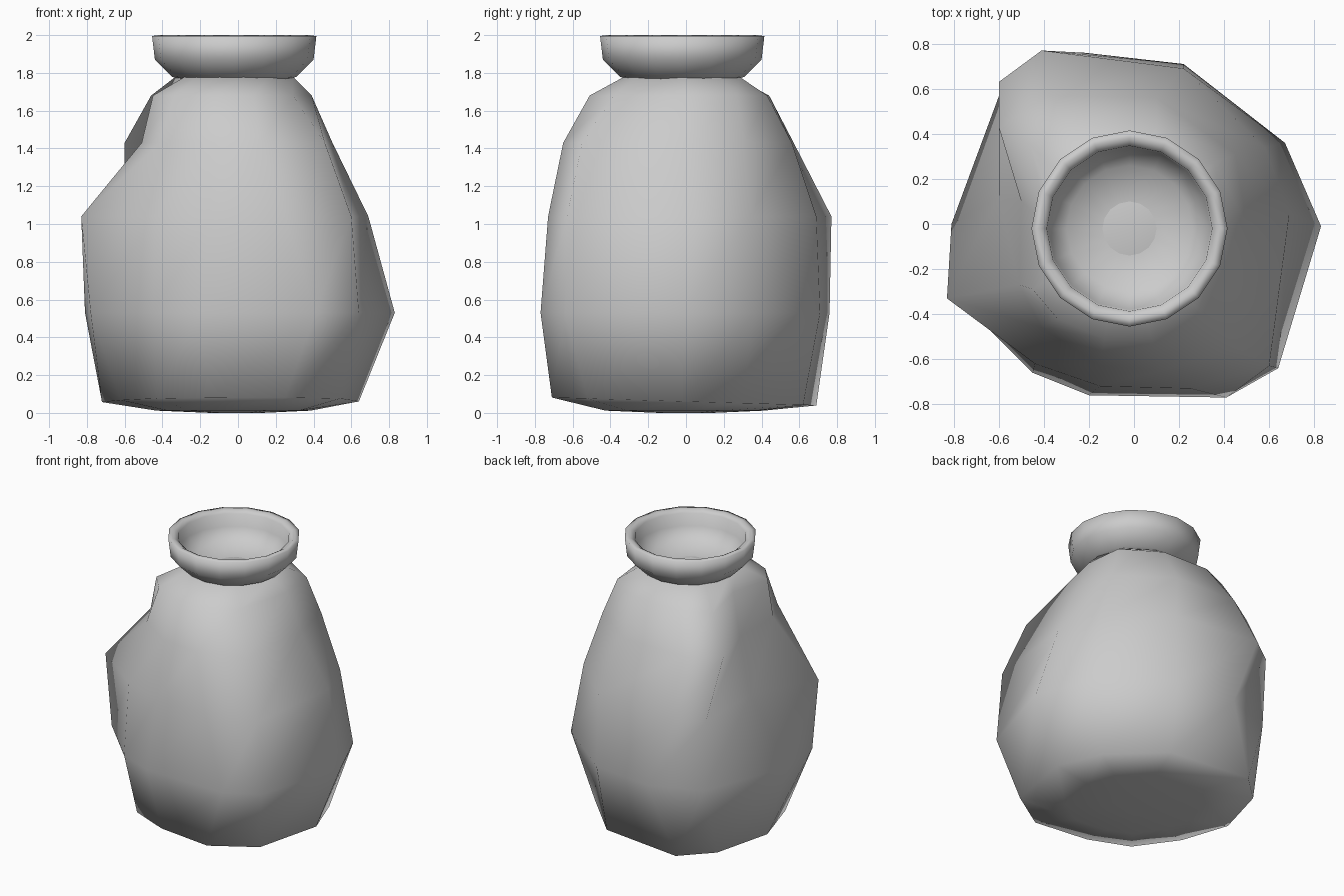
import bpy, bmesh, math

if "Cube" in bpy.data.objects:
    bpy.data.objects.remove(bpy.data.objects["Cube"])

def loft(name, rings, angle):
    """Skin a stack of closed rings that share one point count, capping both ends."""
    bm = bmesh.new()
    loops = [[bm.verts.new(p) for p in ring] for ring in rings]
    n = len(loops[0])
    for a, b in zip(loops, loops[1:]):
        for i in range(n):
            j = (i + 1) % n
            bm.faces.new((a[i], a[j], b[j], b[i]))
    bm.faces.new(loops[0][::-1])
    bm.faces.new(loops[-1])
    bmesh.ops.recalc_face_normals(bm, faces=bm.faces)
    me = bpy.data.meshes.new(name)
    bm.to_mesh(me)
    bm.free()
    ob = bpy.data.objects.new(name, me)
    bpy.context.collection.objects.link(ob)
    bpy.context.view_layer.objects.active = ob
    ob.select_set(True)
    bpy.ops.object.shade_smooth_by_angle(angle=math.radians(angle))
    ob.select_set(False)
    return ob

# Sack body: lumpy eleven-sided cross-sections, counter-clockwise from +x
sections = [
    (0.06, [(.64, -.02), (.52, .30), (.20, .62), (-.40, .69), (-.60, .50), (-.72, .10),
            (-.62, -.25), (-.43, -.54), (-.15, -.66), (.25, -.71), (.54, -.52)]),
    (0.53, [(.83, -.01), (.67, .36), (.22, .71), (-.22, .76), (-.58, .62), (-.81, .00),
            (-.78, -.33), (-.45, -.66), (-.20, -.76), (.41, -.77), (.64, -.64)]),
    (1.04, [(.69, .05), (.58, .34), (.22, .69), (-.41, .77), (-.60, .63), (-.60, .12),
            (-.83, -.33), (-.44, -.62), (-.15, -.72), (.25, -.73), (.60, -.63)]),
    (1.43, [(.50, .00), (.45, .31), (.10, .56), (-.38, .57), (-.60, .43), (-.50, .10),
            (-.51, -.27), (-.41, -.46), (-.15, -.63), (.12, -.65), (.46, -.55)]),
    (1.68, [(.39, .00), (.36, .27), (.10, .43), (-.25, .44), (-.46, .35), (-.38, .00),
            (-.45, -.29), (-.34, -.42), (-.13, -.51), (.08, -.51), (.29, -.38)]),
]
body = [[(x, y, z) for x, y in pts] for z, pts in sections]
body[0] = [(x, y, .06 - .03 * y) for x, y, z in body[0]]   # foot tilts slightly
base = [(x * .6, y * .6, .012) for x, y, z in body[0]]
foot = [(x * .2, y * .2, 0) for x, y, z in body[0]]
neck = []
for x, y, z in body[-1]:
    r = math.hypot(x, y)
    neck.append((x / r * .31 - .02, y / r * .31 - .02, 1.78))
loft("sack_body", [foot, base] + body + [neck], 120)

# Flared mouth: shallow bowl with a rounded lip, revolved in 16 steps
profile = [(.27, 1.76), (.33, 1.78), (.42, 1.87), (.435, 1.995),
           (.40, 2.0), (.367, 1.98), (.36, 1.89), (.28, 1.81), (.12, 1.78)]
mouth = [[(r * math.cos(i * math.tau / 16) - .02,
           r * math.sin(i * math.tau / 16) - .02, z) for i in range(16)]
         for r, z in profile]
loft("flared_mouth", mouth, 120)
